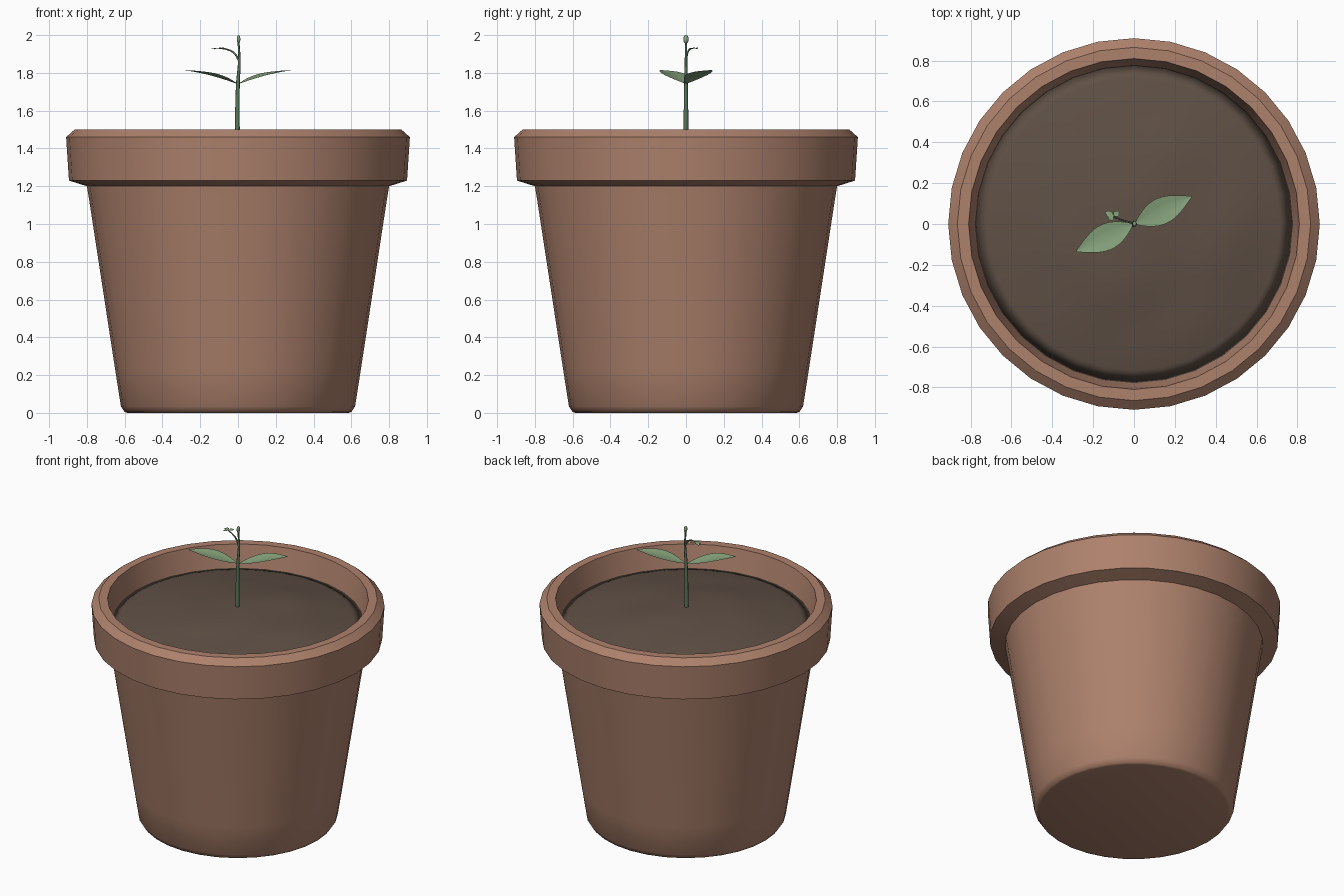
import bpy, bmesh
from math import sin, cos, pi, radians, atan2, hypot
from mathutils import Vector, Matrix, noise

if "Cube" in bpy.data.objects:
    bpy.data.objects.remove(bpy.data.objects["Cube"])

SIDES = 32


def material(name, rgb):
    m = bpy.data.materials.new(name)
    m.diffuse_color = (*rgb, 1)
    m.use_nodes = True
    m.node_tree.nodes["Principled BSDF"].inputs["Base Color"].default_value = m.diffuse_color
    return m


CLAY = material("clay", (0.42, 0.22, 0.15))
EARTH = material("earth", (0.115, 0.08, 0.06))
LEAF = material("leaf_green", (0.25, 0.38, 0.21))
STEM = material("stem_green", (0.10, 0.18, 0.10))


def finish(name, bm, mat):
    mesh = bpy.data.meshes.new(name)
    for f in bm.faces:
        f.smooth = True
    bm.to_mesh(mesh)
    bm.free()
    mesh.materials.append(mat)
    ob = bpy.data.objects.new(name, mesh)
    bpy.context.collection.objects.link(ob)
    return ob


def lathe(profile, sharp_above=99):
    """Spin (radius, z) points around z; first and last rings are capped."""
    bm = bmesh.new()
    rings = [[bm.verts.new((r * cos(2 * pi * i / SIDES), r * sin(2 * pi * i / SIDES), z))
              for i in range(SIDES)] for r, z in profile]
    for a, b in zip(rings, rings[1:]):
        for i in range(SIDES):
            j = (i + 1) % SIDES
            bm.faces.new((a[i], a[j], b[j], b[i]))
    bm.faces.new(rings[0][::-1])
    bm.faces.new(rings[-1])
    for e in bm.edges:
        u, v = e.verts
        if abs(u.co.z - v.co.z) < 1e-5 and u.co.z > sharp_above \
                and abs(u.co.xy.length - v.co.xy.length) < 1e-4:
            e.smooth = False
    return bm


# Clay pot with an overhanging rim
finish("pot", lathe([
    (0.585, 0.0), (0.60, 0.005), (0.62, 0.035), (0.652, 0.24), (0.79, 1.14),
    (0.80, 1.20), (0.895, 1.23), (0.91, 1.46), (0.865, 1.50),
    (0.81, 1.50), (0.775, 1.33), (0.77, 1.28)], 1.19), CLAY)

# Gently mounded, uneven soil
bm = lathe([(0.78 * (1 - k / 12) + 0.001, 1.35) for k in range(13)])
for v in bm.verts:
    t = v.co.xy.length / 0.78
    bump = 0.015 * noise.noise(Vector((v.co.x * 3, v.co.y * 3, 4.0)))
    v.co.z = 1.35 + 0.10 * (1 - t * t) + bump * t * (1 - t) * 4
finish("soil", bm, EARTH)


def tube(name, points, radii):
    cu = bpy.data.curves.new(name, 'CURVE')
    cu.dimensions = '3D'
    cu.bevel_depth = 1
    cu.bevel_resolution = 2
    cu.resolution_u = 4
    cu.use_fill_caps = True
    sp = cu.splines.new('BEZIER')
    sp.bezier_points.add(len(points) - 1)
    for bp, p, r in zip(sp.bezier_points, points, radii):
        bp.co, bp.radius = p, r
        bp.handle_left_type = bp.handle_right_type = 'AUTO'
    cu.materials.append(STEM)
    ob = bpy.data.objects.new(name, cu)
    bpy.context.collection.objects.link(ob)
    bpy.ops.object.select_all(action='DESELECT')
    ob.select_set(True)
    bpy.context.view_layer.objects.active = ob
    bpy.ops.object.convert(target='MESH')


# Main stem and the small side shoot
tube("stem", [(-0.004, 0, 1.42), (-0.003, 0, 1.60), (0, 0, 1.75), (0.007, 0, 1.86), (0.003, 0, 1.965)],
     [0.014, 0.012, 0.010, 0.007, 0.005])
tube("side_shoot", [(0.005, 0, 1.865), (-0.02, 0.008, 1.905), (-0.06, 0.02, 1.925), (-0.10, 0.035, 1.93)],
     [0.006, 0.005, 0.004, 0.003])


def leaf(name, base, tip, width, fold, arch):
    """Pointed leaf blade from base to tip, creased along the midrib."""
    base, tip = Vector(base), Vector(tip)
    along = tip - base
    side = Vector((-along.y, along.x, 0)).normalized()
    n, bm = 12, bmesh.new()
    rows = []
    for i in range(n + 1):
        t = i / n
        w = width / 2 * max(sin(pi * t ** 0.9), 0.02)
        mid = base + along * t + Vector((0, 0, arch * sin(pi * t)))
        rows.append([bm.verts.new(mid + side * w * s + Vector((0, 0, fold * abs(s) * w)))
                     for s in (-1, -0.5, 0, 0.5, 1)])
    for a, b in zip(rows, rows[1:]):
        for k in range(4):
            bm.faces.new((a[k], b[k], b[k + 1], a[k + 1]))
    finish(name, bm, LEAF)


# Two opposite seed leaves
for name, s in (("leaf_right", 1), ("leaf_left", -1)):
    leaf(name, (0.004 * s, 0, 1.742), (0.285 * s, 0.136 * s, 1.815), 0.13, 0.15, 0.008)

# Tiny leaflets at the end of the side shoot
for i, tip in enumerate([(-0.142, 0.06, 1.926), (-0.072, 0.062, 1.93), (-0.128, 0.022, 1.924)]):
    leaf(f"leaflet_{i + 1}", (-0.10, 0.04, 1.929), tip, 0.03, 0.1, 0.003)

# Bud at the tip
bm = bmesh.new()
bmesh.ops.create_uvsphere(bm, u_segments=10, v_segments=8, radius=1,
                          matrix=Matrix.Translation((0.003, 0, 1.978)) @ Matrix.Diagonal((0.010, 0.014, 0.022, 1)))
finish("bud", bm, LEAF)
